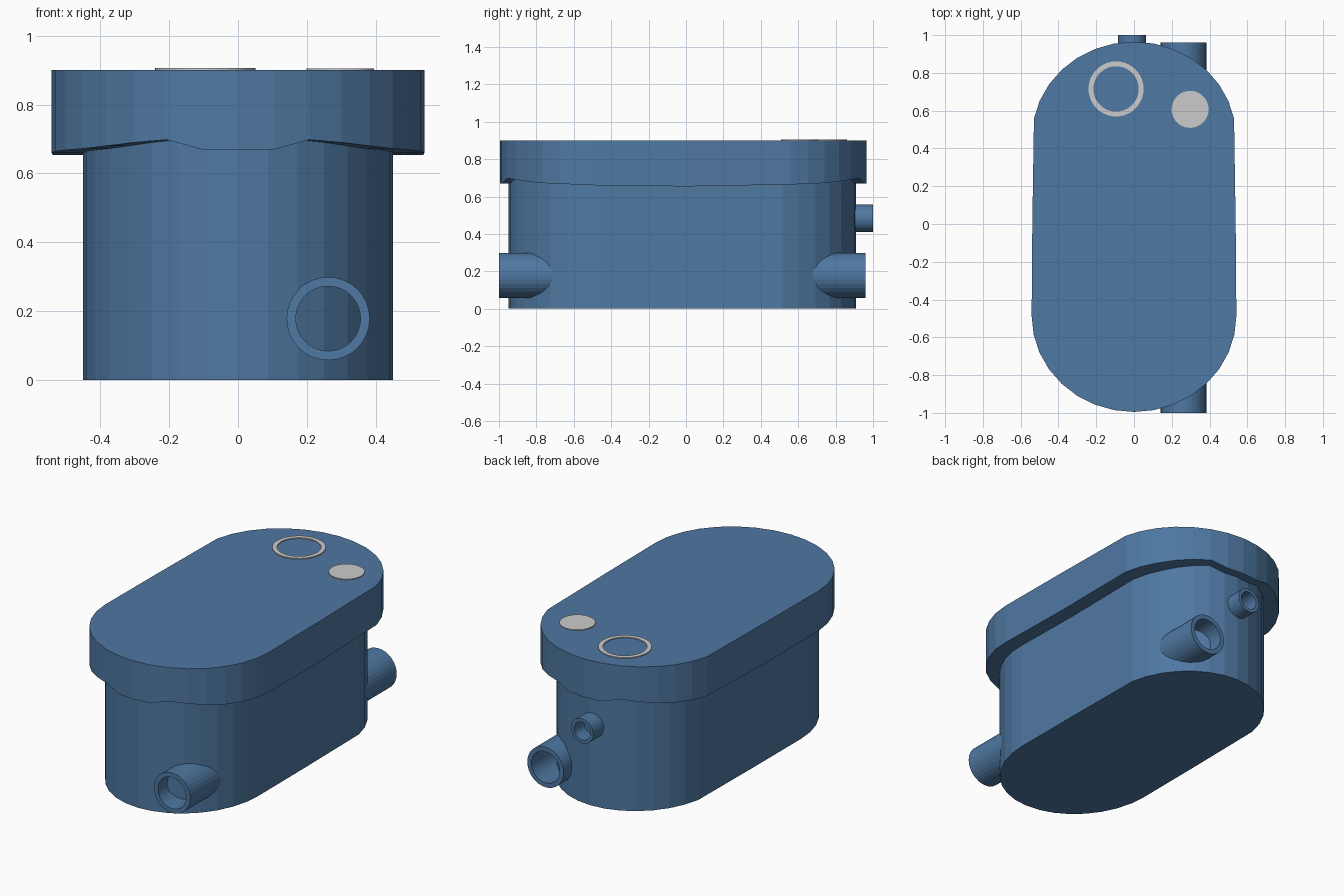
import bpy, bmesh
from math import sin, cos, pi

if "Cube" in bpy.data.objects:
    bpy.data.objects.remove(bpy.data.objects["Cube"])

blue = bpy.data.materials.new("blue_plastic")
blue.diffuse_color = (0.078, 0.188, 0.36, 1)
blue.use_nodes = True
blue.node_tree.nodes["Principled BSDF"].inputs["Base Color"].default_value = blue.diffuse_color

STEPS = 8  # segments per quarter of each rounded end


def finish(bm, name, material=None):
    bmesh.ops.recalc_face_normals(bm, faces=bm.faces[:])
    mesh = bpy.data.meshes.new(name)
    bm.to_mesh(mesh)
    bm.free()
    obj = bpy.data.objects.new(name, mesh)
    bpy.context.collection.objects.link(obj)
    if material:
        mesh.materials.append(material)
    return obj


def outline(front, back):
    """Long rounded outline; each end is (half width, centre y, depth, last step).
    Returns (x, y, step) where step counts from the tip of an end."""
    pts = []
    for (rx, cy, ry, last), sign in ((front, 1), (back, -1)):
        for i in range(-last, last + 1):
            t = i * pi / 2 / STEPS
            pts.append((sign * rx * sin(t), cy - sign * ry * cos(t), abs(i)))
        pts.append((sign * (front[0] + back[0]) / 2 * 0.995, 0, STEPS + 1))
    return pts


def bridge(bm, a, b):
    n = len(a)
    for i in range(n):
        j = (i + 1) % n
        bm.faces.new((a[i], a[j], b[j], b[i]))


# tank body; the back end meets the sides at a slight corner
body = outline((0.45, -0.45, 0.50, 8), (0.452, 0.42, 0.49, 7))
bm = bmesh.new()
low = [bm.verts.new((x, y, 0)) for x, y, s in body]
high = [bm.verts.new((x, y, 0.74)) for x, y, s in body]
bridge(bm, low, high)
bm.faces.new(low)
bm.faces.new(high)
finish(bm, "tank_body", blue)

# lid with a wavy lower rim that rises beside each end
rim_z = [0.67, 0.67, 0.698, 0.69, 0.68, 0.672, 0.668, 0.664, 0.66, 0.654]
lid = outline((0.542, -0.485, 0.51, 8), (0.54, 0.46, 0.505, 7))
bm = bmesh.new()
top = [bm.verts.new((x, y, 0.9)) for x, y, s in lid]
rim = [bm.verts.new((x, y, rim_z[s])) for x, y, s in lid]
inner = [bm.verts.new((x, y, rim_z[s])) for x, y, s in body]
bm.faces.new(top)
bridge(bm, top, rim)
bridge(bm, rim, inner)
finish(bm, "lid", blue)


def tube(name, x, z, outer, bore, y0, y1, sides=32):
    """Open pipe along y; the body wall closes its inner end."""
    bm = bmesh.new()
    loops = []
    for r, y in ((outer, y0), (outer, y1), (bore, y1), (bore, y0)):
        loops.append([bm.verts.new((x + r * cos(2 * pi * k / sides), y,
                                    z + r * sin(2 * pi * k / sides)))
                      for k in range(sides)])
    for k in range(4):
        bridge(bm, loops[k], loops[(k + 1) % 4])
    finish(bm, name, blue)


# pipe stubs
tube("front_pipe", 0.262, 0.178, 0.121, 0.094, -1.0, -0.69)
tube("back_pipe", 0.262, 0.178, 0.121, 0.094, 0.65, 0.96)
tube("small_back_pipe", -0.01, 0.483, 0.074, 0.054, 0.88, 1.0)


# grey lid markers
def marker(name, x, y, outer, bore, height, sides=40):
    bm = bmesh.new()
    radii = [(outer, 0.897), (outer, height)]
    if bore:
        radii += [(bore, height), (bore, 0.897)]
    loops = [[bm.verts.new((x + r * cos(2 * pi * k / sides),
                            y + r * sin(2 * pi * k / sides), z))
              for k in range(sides)] for r, z in radii]
    for a, b in zip(loops, loops[1:]):
        bridge(bm, a, b)
    if bore:
        bridge(bm, loops[-1], loops[0])
    else:
        bm.faces.new(loops[0])
        bm.faces.new(loops[1])
    finish(bm, name)


marker("lid_ring", -0.095, 0.715, 0.146, 0.12, 0.906)
marker("lid_disc", 0.297, 0.607, 0.098, 0, 0.905)
